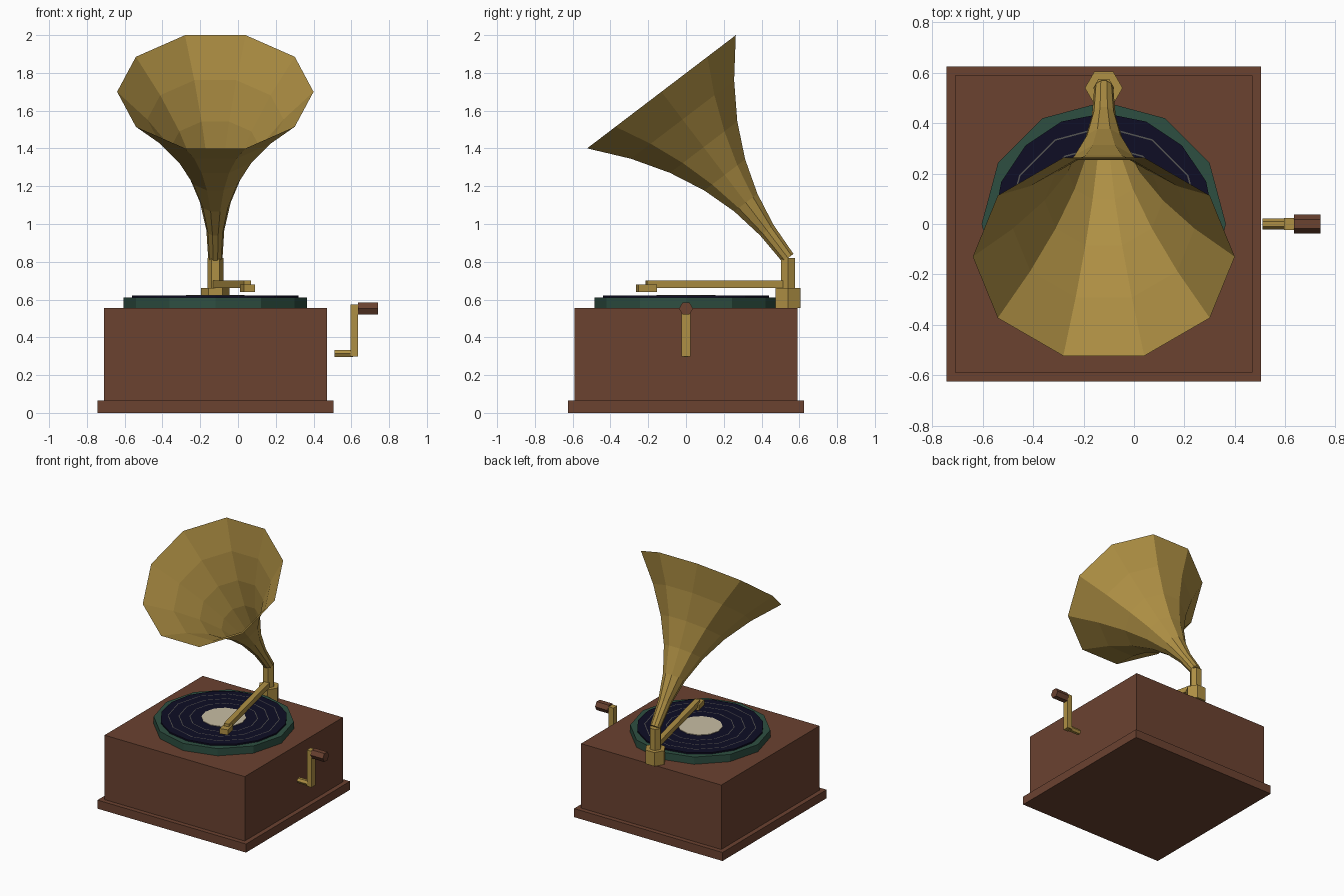
import bpy, bmesh, math
from mathutils import Vector, Matrix

old = bpy.data.objects.get("Cube")
if old:
    bpy.data.objects.remove(old, do_unlink=True)


def material(name, r, g, b):
    m = bpy.data.materials.new(name)
    m.use_nodes = True
    m.diffuse_color = (r, g, b, 1)
    bsdf = m.node_tree.nodes["Principled BSDF"]
    bsdf.inputs["Base Color"].default_value = (r, g, b, 1)
    bsdf.inputs["Roughness"].default_value = 0.7
    return m


wood = material("brown wood", 0.147, 0.054, 0.03)
brass = material("aged brass", 0.43, 0.28, 0.058)
felt = material("green felt", 0.027, 0.078, 0.053)
vinyl = material("dark vinyl", 0.0044, 0.004, 0.018)
groove = material("grey groove", 0.09, 0.09, 0.085)
paper = material("cream paper", 0.58, 0.51, 0.37)


def finish(name, bm, mat):
    mesh = bpy.data.meshes.new(name)
    bm.to_mesh(mesh)
    bm.free()
    mesh.materials.append(mat)
    ob = bpy.data.objects.new(name, mesh)
    bpy.context.collection.objects.link(ob)
    return ob


def box(name, centre, size, mat, turn=0):
    bm = bmesh.new()
    place = Matrix.Translation(centre) @ Matrix.Rotation(turn, 4, "Z")
    bmesh.ops.create_cube(bm, size=1, matrix=place @ Matrix.Diagonal((*size, 1)))
    return finish(name, bm, mat)


def lathe(name, base, axis, profile, sides, mat, caps=(True, True), across=(1, 0, 0)):
    """Rings of (distance along axis, radius), first corner pointing across."""
    bm = bmesh.new()
    axis, u = Vector(axis).normalized(), Vector(across)
    v = axis.cross(u)
    rings = []
    for along, radius in profile:
        ring = []
        for i in range(sides):
            a = math.tau * i / sides
            ring.append(bm.verts.new(Vector(base) + axis * along
                                     + (u * math.cos(a) + v * math.sin(a)) * radius))
        rings.append(ring)
    for low, high in zip(rings, rings[1:]):
        for i in range(sides):
            j = (i + 1) % sides
            bm.faces.new((low[i], low[j], high[j], high[i]))
    if caps[0]:
        bm.faces.new(rings[0][::-1])
    if caps[1]:
        bm.faces.new(rings[-1])
    return finish(name, bm, mat)


def prism(name, base, axis, length, radius, sides, mat, across=(1, 0, 0)):
    return lathe(name, base, axis, [(0, radius), (length, radius)], sides, mat, across=across)


CX = -0.12          # cabinet and turntable centre line
POST_Y = 0.54       # horn support position
UP, SIDE = (0, 0, 1), (1, 0, 0)

# Cabinet
box("plinth", (CX, 0, 0.0325), (1.25, 1.25, 0.065), wood)
box("cabinet", (CX, 0, 0.31), (1.18, 1.18, 0.49), wood)

# Turntable and record
prism("platter", (CX, 0, 0.555), UP, 0.055, 0.485, 12, felt)
prism("record", (CX, 0, 0.61), UP, 0.011, 0.44, 16, vinyl)
prism("record_label", (CX, 0, 0.621), UP, 0.004, 0.155, 12, paper)
for i, r in enumerate((0.385, 0.31, 0.235)):
    lathe(f"record_groove_{i + 1}", (CX, 0, 0.6225), UP,
          [(0, r + 0.003), (0, r - 0.003)], 12, groove, caps=(False, False))

# Horn support
prism("support_base", (CX, POST_Y, 0.555), UP, 0.105, 0.075, 6, brass)
prism("support_post", (CX, POST_Y, 0.66), UP, 0.16, 0.042, 6, brass)

# Tone arm, slanting from the post to the record
start, end = Vector((CX, POST_Y, 0.68)), Vector((0.05, -0.21, 0.68))
run = end - start
turn = math.atan2(run.x, -run.y)
box("tone_arm", (start + end) / 2, (0.04, run.length, 0.04), brass, turn)
box("sound_box", end - Vector((0, 0, 0.02)), (0.06, 0.1, 0.04), brass, turn)

# Flared horn, leaning forward
steps = 6
flare = [(1.106 * i / steps, 0.038 + 0.482 * (i / steps) ** 2.2) for i in range(steps + 1)]
lathe("horn", (CX, POST_Y, 0.82), (0, -0.606, 0.796), flare, 10, brass, caps=(True, False))

# Winding crank
prism("crank_shaft", (0.51, 0, 0.315), SIDE, 0.1, 0.021, 6, brass, across=(0, 1, 0))
box("crank_arm", (0.615, 0, 0.437), (0.04, 0.046, 0.275), brass)
prism("crank_handle", (0.635, 0, 0.552), SIDE, 0.105, 0.037, 6, wood, across=(0, 1, 0))
